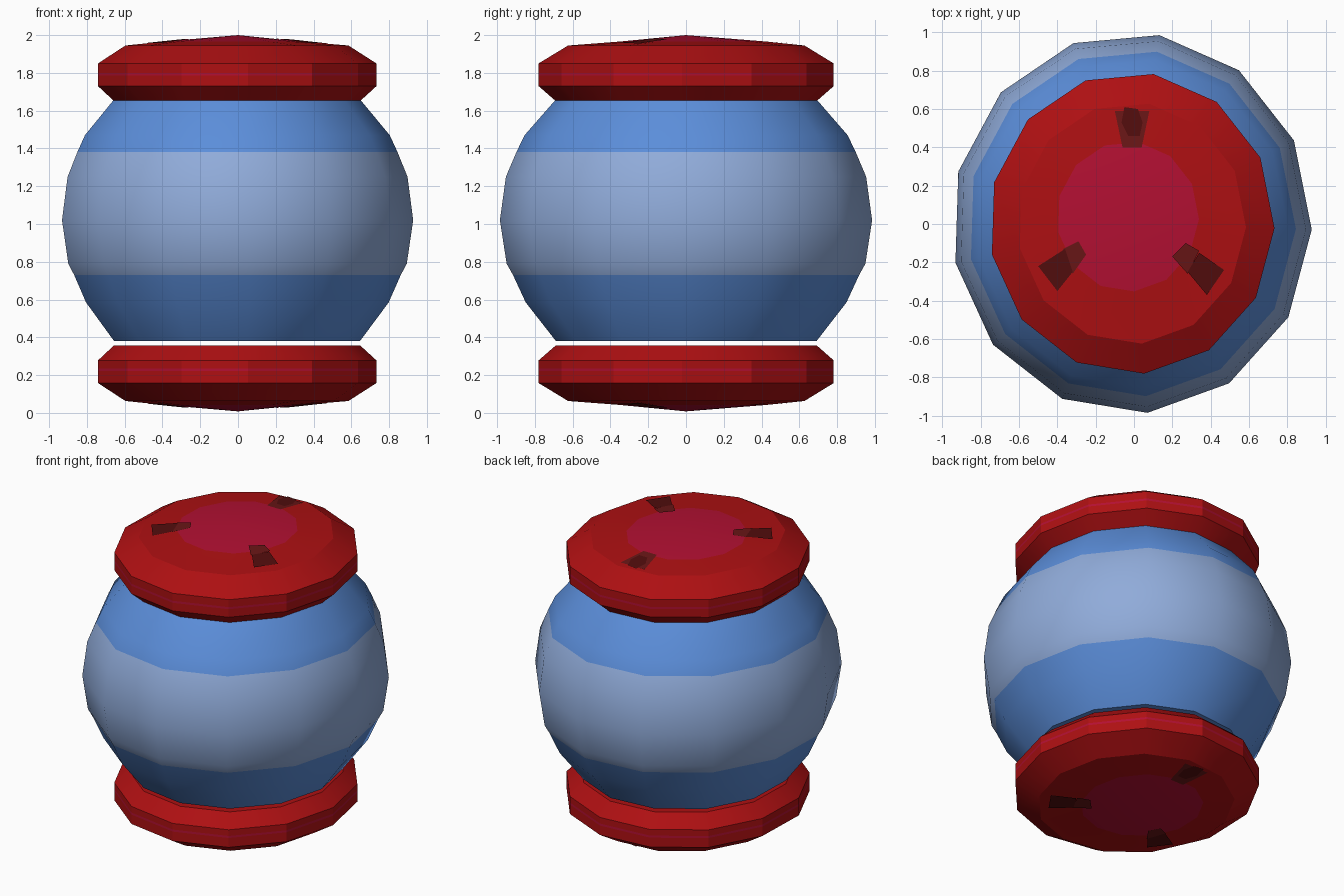
import bpy, bmesh, math

if "Cube" in bpy.data.objects:
    bpy.data.objects.remove(bpy.data.objects["Cube"])

SIDES = 13
TURN = math.radians(-1.9)
RX, RY, CX, CY = 0.94, 0.993, -0.012, 0.004
MID = 1.004  # mirror height of the two caps


def mat(name, rgb):
    m = bpy.data.materials.new(name)
    m.diffuse_color = (*rgb, 1)
    m.use_nodes = True
    m.node_tree.nodes["Principled BSDF"].inputs["Base Color"].default_value = m.diffuse_color
    return m


BLUE = mat("blue", (0.105, 0.27, 0.70))
PALE = mat("pale blue", (0.28, 0.41, 0.70))
RED = mat("red", (0.42, 0.005, 0.006))
CRIMSON = mat("crimson", (0.45, 0.005, 0.032))
DARK = mat("dark red", (0.085, 0.004, 0.004))
BROWN = mat("brown red", (0.14, 0.008, 0.008))


def finish(name, bm, mats, angle):
    bmesh.ops.recalc_face_normals(bm, faces=bm.faces)
    me = bpy.data.meshes.new(name)
    bm.to_mesh(me)
    bm.free()
    for m in mats:
        me.materials.append(m)
    ob = bpy.data.objects.new(name, me)
    bpy.context.collection.objects.link(ob)
    bpy.ops.object.select_all(action='DESELECT')
    ob.select_set(True)
    bpy.context.view_layer.objects.active = ob
    if angle:
        bpy.ops.object.shade_smooth_by_angle(angle=math.radians(angle))
    return ob


def lathe(name, profile, mats, angle):
    """profile rows: radius factor, z, material of the band above the row, x shift, y shift"""
    bm = bmesh.new()
    rings = []
    for r, z, _, dx, dy in profile:
        if r == 0:
            rings.append([bm.verts.new((0, 0, z))] * SIDES)
            continue
        ring = []
        for i in range(SIDES):
            a = TURN + math.tau * i / SIDES
            ring.append(bm.verts.new((CX + dx + RX * r * math.cos(a),
                                      CY + dy + RY * r * math.sin(a), z)))
        rings.append(ring)
    for k in range(len(rings) - 1):
        lo, hi = rings[k], rings[k + 1]
        for i in range(SIDES):
            j = (i + 1) % SIDES
            vs = list(dict.fromkeys((lo[i], lo[j], hi[j], hi[i])))
            f = bm.faces.new(vs)
            f.material_index = profile[k][2]
    for ring in (rings[0], rings[-1]):
        if ring[0] is not ring[1]:
            bm.faces.new(ring)
    return finish(name, bm, mats, angle)


# round body with a pale middle band
body = [(0.70, 0.38, 0), (0.862, 0.585, 0), (0.930, 0.73, 1), (0.964, 0.79, 1),
        (1.0, 1.02, 1), (0.968, 1.25, 1), (0.912, 1.38, 0), (0.868, 1.47, 0), (0.70, 1.66, 0)]
lathe("round_body", [(*p, 0, 0) for p in body], [BLUE, PALE], 35)

# caps: profile measured for the upper one, mirrored for the lower one
EDGE, EDGE_Z, TOP_Z = 0.635, 1.945, 2.0


def cone_z(x, y):
    r = math.hypot((x - CX) / RX, (y - CY) / RY)
    return TOP_Z - (TOP_Z - EDGE_Z) * r / EDGE


def cap(name, flip, stripe):
    rows = [(0.70, 1.65, 0, 0, 0), (0.793, 1.73, 0, 0, 0),
            (0.793, stripe, 1, 0, 0), (0.793, stripe + 0.014, 0, 0, 0),
            (0.793, 1.85, 0, 0, 0), (EDGE, EDGE_Z, 0, 0, 0),
            (0.395, TOP_Z - (TOP_Z - EDGE_Z) * 0.395 / EDGE, 1, -0.02, 0.035),
            (0, TOP_Z, 0, 0, 0)]
    ob = lathe(name, rows, [RED, CRIMSON], 25)
    if flip:
        flip_z(ob)


def flip_z(ob):
    bm = bmesh.new()
    bm.from_mesh(ob.data)
    for v in bm.verts:
        v.co.z = 2 * MID - v.co.z
    bmesh.ops.reverse_faces(bm, faces=bm.faces)
    bm.to_mesh(ob.data)
    bm.free()


cap("upper_cap", False, 1.785)
cap("lower_cap", True, 1.772)

# three painted wedge marks on each cap: outline in x, y and colour
MARKS = [
    ([(-0.10, 0.59), (-0.06, 0.40), (0.04, 0.40), (0.08, 0.59)], 1, 0.004),
    ([(-0.05, 0.61), (-0.065, 0.53), (-0.03, 0.46), (0.03, 0.46), (0.045, 0.53), (0.02, 0.60)], 0, 0.006),
    ([(-0.50, -0.22), (-0.40, -0.35), (-0.32, -0.25), (-0.36, -0.13)], 0, 0.006),
    ([(-0.37, -0.13), (-0.32, -0.26), (-0.25, -0.16), (-0.29, -0.09)], 1, 0.006),
    ([(0.47, -0.24), (0.38, -0.37), (0.28, -0.25), (0.34, -0.15)], 0, 0.006),
    ([(0.34, -0.14), (0.28, -0.26), (0.20, -0.17), (0.27, -0.10)], 1, 0.006),
]


def marks(name, flip):
    bm = bmesh.new()
    for pts, index, lift in MARKS:
        f = bm.faces.new([bm.verts.new((x, y, cone_z(x, y) + lift)) for x, y in pts])
        f.material_index = index
        f.normal_update()
        if f.normal.z < 0:
            f.normal_flip()
    me = bpy.data.meshes.new(name)
    bm.to_mesh(me)
    bm.free()
    for m in (DARK, BROWN):
        me.materials.append(m)
    ob = bpy.data.objects.new(name, me)
    bpy.context.collection.objects.link(ob)
    if flip:
        flip_z(ob)


marks("upper_marks", False)
marks("lower_marks", True)
